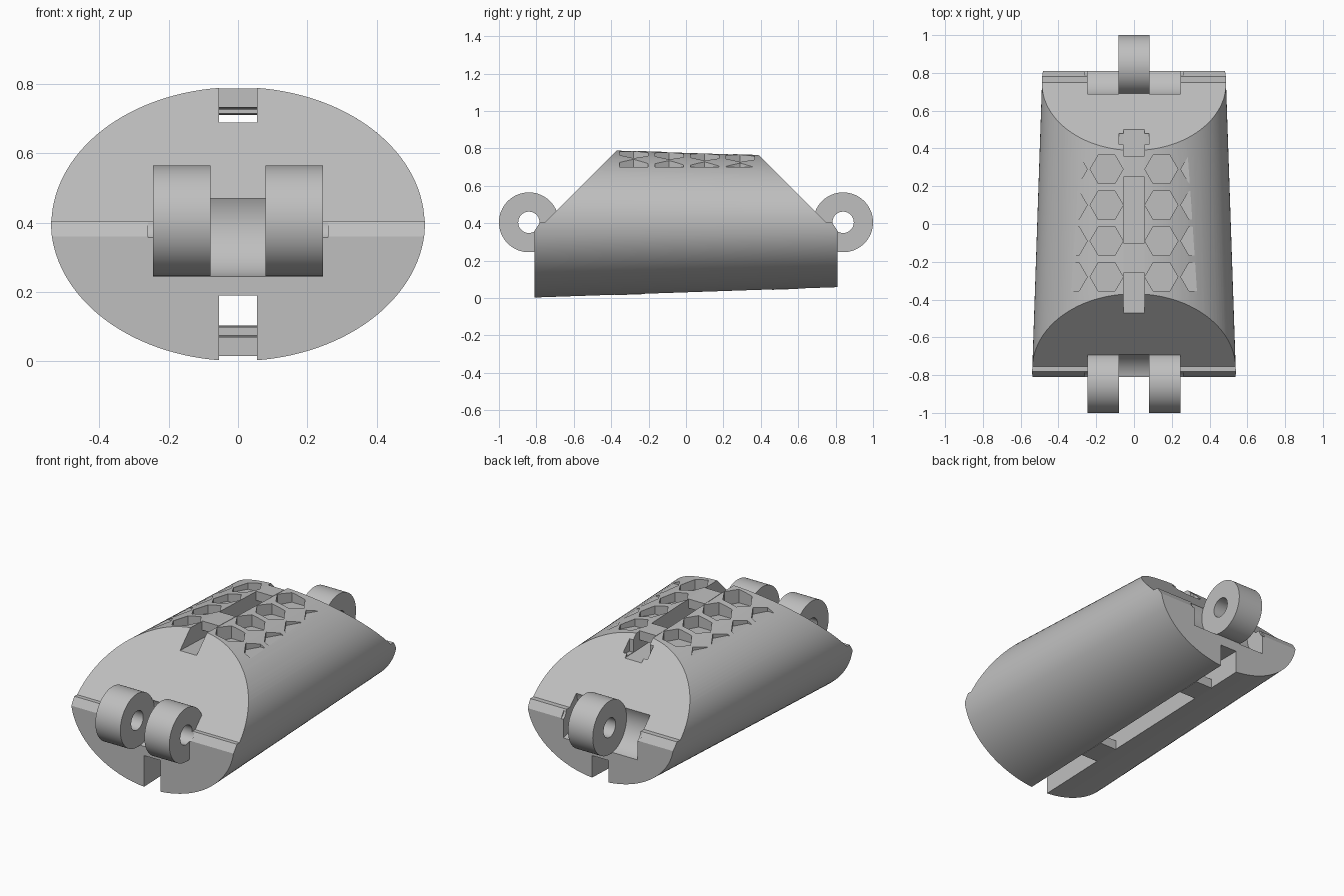
import bpy, bmesh, math
from mathutils import Matrix, Vector

if "Cube" in bpy.data.objects:
    bpy.data.objects.remove(bpy.data.objects["Cube"], do_unlink=True)

grey = bpy.data.materials.new("light_grey")
grey.use_nodes = True
COLOR = (0.52, 0.52, 0.52, 1)
grey.diffuse_color = COLOR
grey.node_tree.nodes["Principled BSDF"].inputs["Base Color"].default_value = COLOR

PIVOT_Y, PIVOT_Z, RING_R, HOLE_R = 0.84, 0.405, 0.16, 0.057


def finish(name, bm):
    bmesh.ops.recalc_face_normals(bm, faces=bm.faces)
    mesh = bpy.data.meshes.new(name)
    bm.to_mesh(mesh)
    bm.free()
    mesh.materials.append(grey)
    ob = bpy.data.objects.new(name, mesh)
    bpy.context.collection.objects.link(ob)
    return ob


def loft(name, ring_a, ring_b):
    """Closed solid between two matching outlines."""
    bm = bmesh.new()
    a = [bm.verts.new(p) for p in ring_a]
    b = [bm.verts.new(p) for p in ring_b]
    bm.faces.new(a)
    bm.faces.new(b)
    for i in range(len(a)):
        j = (i + 1) % len(a)
        bm.faces.new((a[i], a[j], b[j], b[i]))
    return finish(name, bm)


def side_prism(name, pts, x0, x1):
    """Side profile of (y, z) points extruded from x0 to x1."""
    return loft(name, [(x0, y, z) for y, z in pts], [(x1, y, z) for y, z in pts])


def disc(name, y, r, x0, x1):
    pts = [(y + r * math.cos(t * math.tau / 64), PIVOT_Z + r * math.sin(t * math.tau / 64))
           for t in range(64)]
    return side_prism(name, pts, x0, x1)


def boolean(target, tool, op="DIFFERENCE"):
    mod = target.modifiers.new("cut", "BOOLEAN")
    mod.operation, mod.solver, mod.object = op, "EXACT", tool
    bpy.context.view_layer.objects.active = target
    bpy.ops.object.modifier_apply(modifier=mod.name)
    bpy.data.objects.remove(tool, do_unlink=True)


def ellipse(y, rx, rz, zc):
    return [(rx * math.cos(t * math.tau / 128), y, zc + rz * math.sin(t * math.tau / 128))
            for t in range(128)]


def top_z(y):
    return 0.778 - 0.033 * y


def bottom_z(y):
    return 0.0285 + 0.034 * y


# Tapered oval body
body = loft("body", ellipse(-0.81, 0.54, 0.402, 0.403), ellipse(0.81, 0.485, 0.348, 0.404))

# Sloped ends with a small chamfered lip
outline = [(-0.81, -0.2), (-0.81, 0.36), (-0.78, 0.405), (-0.755, 0.405), (-0.35, 0.81),
           (0.345, 0.81), (0.75, 0.405), (0.78, 0.405), (0.81, 0.36), (0.81, -0.2)]
boolean(body, side_prism("end_trim", outline, -1, 1), "INTERSECT")

# Strap channels along the top and the bottom
boolean(body, side_prism("top_channel", [(-1, 0.708), (1, 0.638), (1, 1), (-1, 1)], -0.055, 0.055))
boolean(body, side_prism("bottom_channel", [(-1, -0.2), (1, -0.2), (1, 0.19), (-1, 0.19)],
                         -0.055, 0.055))
boolean(body, side_prism("cross_pocket", [(0.42, 0.66), (0.48, 0.66), (0.48, 0.8), (0.42, 0.8)],
                         -0.08, 0.08))

# Honeycomb pockets, two columns on each side
for side in (-1, 1):
    for cx in (0.145, 0.335):
        for row in range(4):
            cy = -0.28 + 0.19 * row
            hexagon = [(side * cx + 0.0875 * math.cos(k * math.pi / 3),
                        cy + 0.0875 * math.sin(k * math.pi / 3)) for k in range(6)]
            boolean(body, loft("pocket", [(x, y, 0.702) for x, y in hexagon],
                               [(x, y, 0.9) for x, y in hexagon]))

# Hinge clearances, then knuckles: two at the front, one at the back
for y, x0, x1 in ((-PIVOT_Y, -0.08, 0.08), (PIVOT_Y, -0.245, -0.08), (PIVOT_Y, 0.08, 0.245)):
    boolean(body, disc("clearance", y, RING_R + 0.003, x0, x1))
for y, x0, x1 in ((-PIVOT_Y, -0.245, -0.08), (-PIVOT_Y, 0.08, 0.245), (PIVOT_Y, -0.082, 0.082)):
    boolean(body, disc("knuckle", y, RING_R, x0, x1), "UNION")
for y in (-PIVOT_Y, PIVOT_Y):
    boolean(body, disc("pin_hole", y, HOLE_R, -0.26, 0.26))

# Bars bridging the strap channels
parts = [body]
for label, surface, inward, spans in (
        ("top_bar", top_z, -0.055, ((-0.26, -0.1), (0.25, 0.36))),
        ("bottom_bar", bottom_z, 0.055, ((-0.38, -0.22), (0.46, 0.6)))):
    for a, b in spans:
        pts = [(a, surface(a)), (b, surface(b)),
               (b, surface(b) + inward), (a, surface(a) + inward)]
        parts.append(side_prism(label, pts, -0.0555, 0.0555))

# Smooth curved walls, sharp edges kept
for ob in parts:
    bpy.ops.object.select_all(action="DESELECT")
    ob.select_set(True)
    bpy.context.view_layer.objects.active = ob
    bpy.ops.object.shade_smooth_by_angle(angle=math.radians(25))
